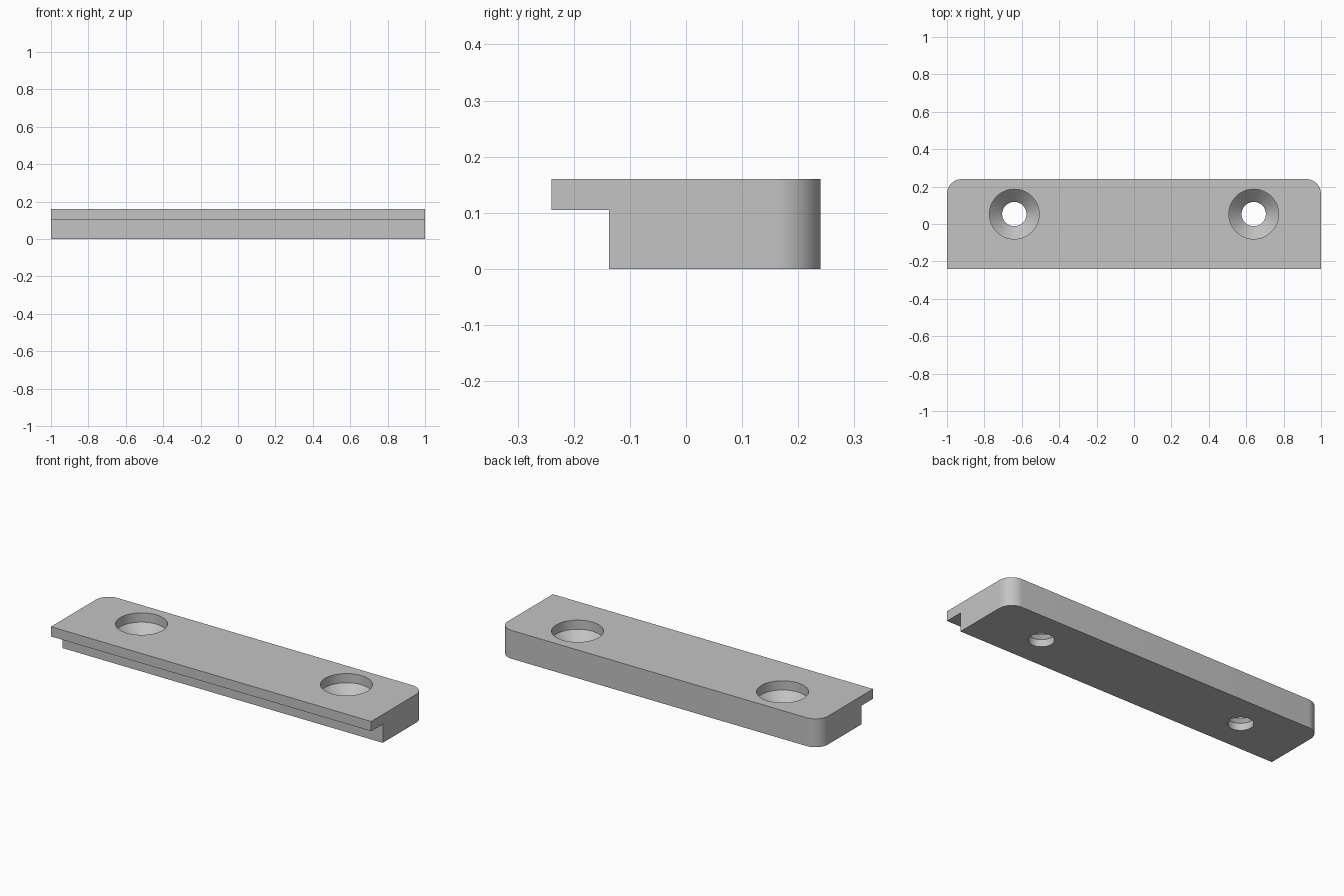
import bpy
import bmesh
from math import cos, sin, tau, radians

cube = bpy.data.objects.get("Cube")
if cube:
    bpy.data.objects.remove(cube, do_unlink=True)

HALF_X, HALF_Y, TOP = 1.0, 0.24, 0.16
LIP_Z, STEP_Y = 0.105, -0.137
CORNER = 0.08
HOLE_X, HOLE_Y = 0.64, 0.053
BORE_R, HOLE_R = 0.133, 0.065
SEAT_Z, NECK_Z = 0.108, 0.04

grey = bpy.data.materials.new("plain grey")
grey.use_nodes = True
colour = (0.55, 0.55, 0.55, 1)
grey.diffuse_color = colour
grey.node_tree.nodes["Principled BSDF"].inputs["Base Color"].default_value = colour


def make_object(name, bm):
    bmesh.ops.recalc_face_normals(bm, faces=bm.faces)
    mesh = bpy.data.meshes.new(name)
    bm.to_mesh(mesh)
    bm.free()
    mesh.materials.append(grey)
    obj = bpy.data.objects.new(name, mesh)
    bpy.context.collection.objects.link(obj)
    return obj


def stepped_plate():
    # Side profile with the front lip, extruded along the length
    bm = bmesh.new()
    profile = [(-HALF_Y, TOP), (-HALF_Y, LIP_Z), (STEP_Y, LIP_Z),
               (STEP_Y, 0), (HALF_Y, 0), (HALF_Y, TOP)]
    face = bm.faces.new([bm.verts.new((-HALF_X, y, z)) for y, z in profile])
    moved = bmesh.ops.extrude_face_region(bm, geom=[face])["geom"]
    verts = [v for v in moved if isinstance(v, bmesh.types.BMVert)]
    bmesh.ops.translate(bm, verts=verts, vec=(2 * HALF_X, 0, 0))
    # Round the two upright back corners
    corners = [e for e in bm.edges
               if all(v.co.y > HALF_Y - 0.001 for v in e.verts)
               and abs(e.verts[0].co.x - e.verts[1].co.x) < 0.001]
    bmesh.ops.bevel(bm, geom=corners, offset=CORNER, offset_type='OFFSET',
                    segments=12, profile=0.5, affect='EDGES')
    return make_object("stepped_plate", bm)


def screw_hole_cutter(x, sides=64):
    # Straight bore, conical seat and narrow through hole
    bm = bmesh.new()
    rings = []
    for r, z in [(HOLE_R, -0.1), (HOLE_R, NECK_Z), (BORE_R, SEAT_Z), (BORE_R, TOP + 0.1)]:
        rings.append([bm.verts.new((x + r * cos(tau * i / sides),
                                    HOLE_Y + r * sin(tau * i / sides), z))
                      for i in range(sides)])
    for low, high in zip(rings, rings[1:]):
        for i in range(sides):
            j = (i + 1) % sides
            bm.faces.new((low[i], low[j], high[j], high[i]))
    bm.faces.new(rings[0])
    bm.faces.new(rings[-1])
    cutter = make_object("screw_hole_cutter", bm)
    cutter.hide_render = True
    return cutter


plate = stepped_plate()
bpy.ops.object.select_all(action='DESELECT')
plate.select_set(True)
bpy.context.view_layer.objects.active = plate

# Cut both countersunk screw holes
for side in (-1, 1):
    cutter = screw_hole_cutter(side * HOLE_X)
    cut = plate.modifiers.new("screw hole", 'BOOLEAN')
    cut.operation = 'DIFFERENCE'
    cut.solver = 'EXACT'
    cut.object = cutter
    bpy.ops.object.modifier_apply(modifier=cut.name)
    bpy.data.objects.remove(cutter, do_unlink=True)

bpy.ops.object.shade_smooth_by_angle(angle=radians(30))
